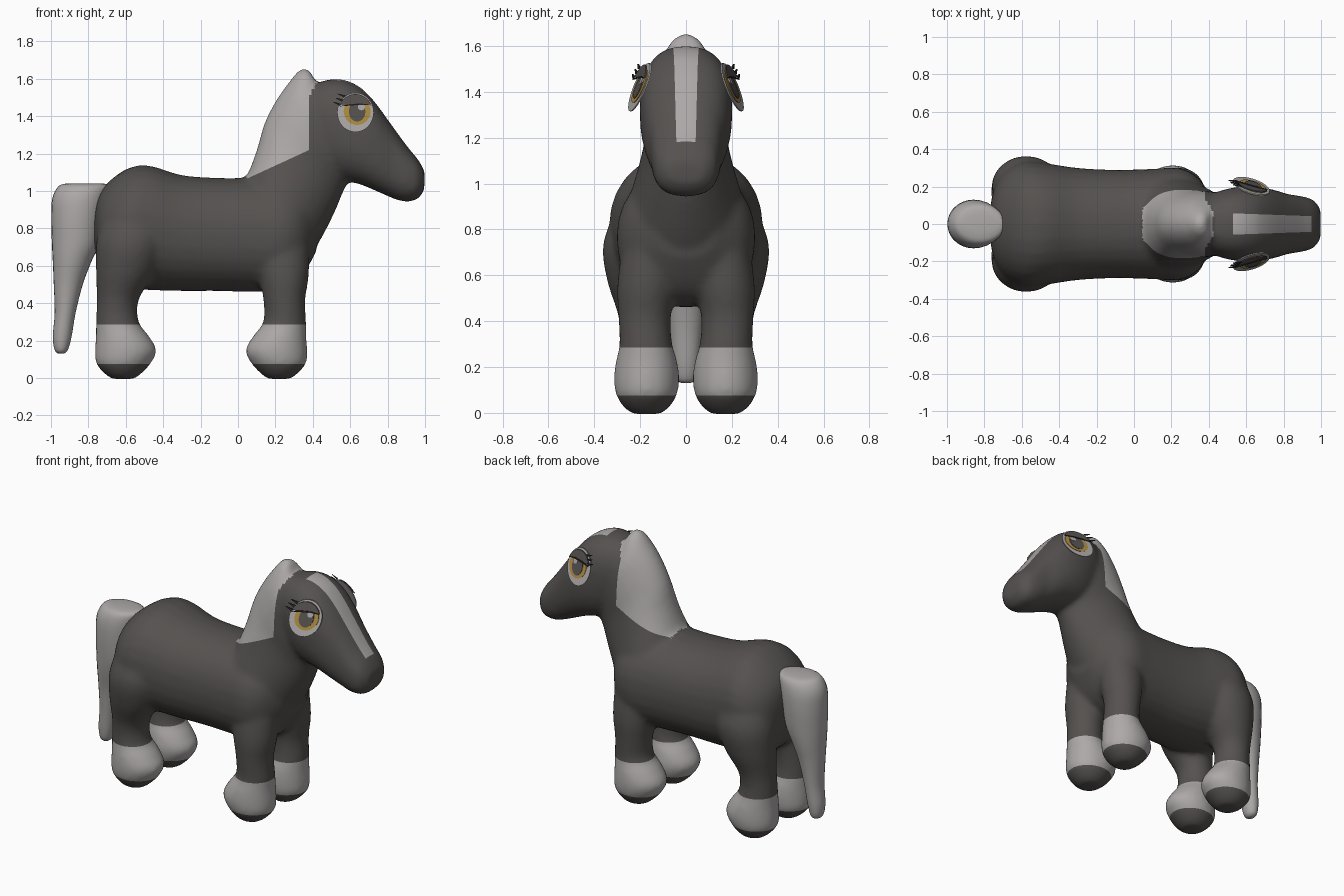
import bpy, bmesh, math
from mathutils import Vector

cube = bpy.data.objects.get("Cube")
if cube:
    bpy.data.objects.remove(cube)


def material(name, rgb):
    m = bpy.data.materials.new(name)
    m.use_nodes = True
    m.diffuse_color = (*rgb, 1)
    bsdf = m.node_tree.nodes["Principled BSDF"]
    bsdf.inputs["Base Color"].default_value = (*rgb, 1)
    bsdf.inputs["Roughness"].default_value = 0.8
    return m


COAT = material("charcoal coat", (0.09, 0.083, 0.079))
PALE = material("pale grey hair", (0.42, 0.395, 0.395))
AMBER = material("amber iris", (0.42, 0.26, 0.05))
BLACK = material("lash black", (0.02, 0.02, 0.02))


def finish(bm, name, mats):
    bmesh.ops.recalc_face_normals(bm, faces=bm.faces)
    mesh = bpy.data.meshes.new(name)
    bm.to_mesh(mesh)
    bm.free()
    ob = bpy.data.objects.new(name, mesh)
    bpy.context.collection.objects.link(ob)
    for m in mats:
        mesh.materials.append(m)
    return ob


def spline(a, b, c, d, t):
    return 0.5 * (2*b + (c - a)*t + (2*a - 5*b + 4*c - d)*t*t + (3*b - a - 3*c + d)*t**3)


def tube(bm, sections, power=2.0, segs=28, steps=4):
    """Loft rings spanning (x1, z1) to (x2, z2), with half width w around y."""
    rows = [Vector(s) for s in sections]
    rows = [rows[0]] + rows + [rows[-1]]
    fine = [spline(*rows[i:i + 4], k / steps)
            for i in range(len(rows) - 3) for k in range(steps)] + [rows[-1]]
    rings = []
    for x1, z1, x2, z2, w, y in fine:
        ring = []
        for k in range(segs):
            a = 2 * math.pi * k / segs
            c, s = [math.copysign(abs(v) ** (2 / power), v) for v in (math.cos(a), math.sin(a))]
            ring.append(bm.verts.new(((x1 + x2)/2 + (x1 - x2)/2*c, y + w*s,
                                      (z1 + z2)/2 + (z1 - z2)/2*c)))
        rings.append(ring)
    for p, q in zip(rings, rings[1:]):
        for k in range(segs):
            n = (k + 1) % segs
            bm.faces.new((p[k], p[n], q[n], q[k]))
    bm.faces.new(rings[0])
    bm.faces.new(rings[-1])


skin = bmesh.new()

# Barrel: x, top, bottom, half width
barrel = [(-.77, .88, .72, .08), (-.745, .98, .6, .2), (-.68, 1.06, .52, .29),
          (-.58, 1.125, .48, .335), (-.47, 1.135, .47, .325), (-.3, 1.085, .465, .3),
          (-.1, 1.07, .465, .29), (.1, 1.07, .46, .295), (.24, 1.06, .47, .3),
          (.34, 1.02, .54, .25), (.42, .95, .68, .14)]
tube(skin, [(x, t, x, b, w, 0) for x, t, b, w in barrel], power=2.2)

# Neck with the crest of the mane
tube(skin, [(0, 1.04, .34, .6, .25, 0), (.05, 1.09, .43, .72, .25, 0),
            (.1, 1.22, .51, .87, .21, 0), (.14, 1.36, .565, 1.0, .18, 0),
            (.2, 1.48, .6, 1.08, .175, 0), (.27, 1.58, .6, 1.2, .16, 0),
            (.33, 1.65, .52, 1.38, .1, 0), (.38, 1.65, .46, 1.5, .06, 0)])

# Head and muzzle
tube(skin, [(.3, 1.42, .45, 1.12, .13, 0), (.4, 1.56, .56, 1.06, .18, 0),
            (.52, 1.6, .62, 1.045, .2, 0), (.63, 1.57, .68, 1.025, .2, 0),
            (.72, 1.49, .76, .99, .185, 0), (.82, 1.355, .83, .96, .16, 0),
            (.9, 1.245, .88, .945, .15, 0), (.965, 1.165, .95, .95, .13, 0),
            (1.0, 1.1, .995, 1.0, .08, 0)], power=2.5)

# Legs: z, back, front, half width, distance from the middle
foot = [(.42, .135, .36, .115, .18), (.3, .135, .365, .115, .175), (.23, .085, .365, .133, .172),
        (.15, .04, .37, .143, .172), (.08, .07, .365, .133, .172), (.025, .12, .32, .1, .172),
        (-.005, .16, .28, .06, .172)]
fore = [(.78, .08, .38, .12, .15), (.56, .11, .38, .13, .17)] + foot
hind = [(.95, .02, .3, .1, .17), (.75, -.01, .36, .165, .195), (.58, .04, .365, .15, .195)] + foot
for side in (1, -1):
    tube(skin, [(a, z, b, z, w, side*y) for z, a, b, w, y in fore])
    tube(skin, [(-.395 - a, z, -.395 - b, z, w, side*y) for z, a, b, w, y in hind])

# Fuse the body parts into one soft skin
body = finish(skin, "horse_body", [])
rm = body.modifiers.new("fuse", "REMESH")
rm.mode = "VOXEL"
rm.voxel_size = 0.016
sm = body.modifiers.new("soften", "SMOOTH")
sm.factor = 0.5
sm.iterations = 10
bpy.context.view_layer.update()
fused = bpy.data.meshes.new_from_object(body.evaluated_get(bpy.context.evaluated_depsgraph_get()))
body.modifiers.clear()
body.data = fused
fused.name = "horse_body"
fused.materials.clear()
fused.materials.append(COAT)
fused.materials.append(PALE)

# Cut clean borders for the markings
bm = bmesh.new()
bm.from_mesh(fused)


def cut(point, normal, where):
    faces = [f for f in bm.faces if where(f.calc_center_median())]
    geom = set(faces) | {e for f in faces for e in f.edges} | {v for f in faces for v in f.verts}
    bmesh.ops.bisect_plane(bm, geom=list(geom), plane_co=point, plane_no=normal, dist=1e-5)


def on_face(c):
    return c.x > .48 and c.z > 1.12


for side in (1, -1):
    cut((.53, side*.057, 0), (.036, side, 0), on_face)
cut((.53, 0, 0), (1, 0, 0), on_face)
cut((.95, 0, 0), (1, 0, 0), on_face)
for z in (.285, .075):
    cut((0, 0, z), (0, 0, 1), lambda c: c.z < .4)
cut((.1, 0, 1.09), (-.46, 0, 1), lambda c: 0 < c.x < .45 and c.z > 1)
cut((.38, 0, 1.2), (1, 0, 0), lambda c: .3 < c.x < .45 and 1.15 < c.z < 1.52)


def is_pale(f):
    c = f.calc_center_median()
    sock = .075 < c.z < .285
    crest = .045 < c.x < .38 + max(0, c.z - 1.5)*.5 and c.z > 1.09 + .46*(c.x - .1)
    blaze = .53 < c.x < .95 and abs(c.y) < .057 - .036*(c.x - .53) and f.normal.z > .1
    return sock or crest or blaze


bm.normal_update()
for f in bm.faces:
    f.material_index = int(is_pale(f))
    f.smooth = True
bm.to_mesh(fused)
bm.free()

# Tail: z, back, front, half width
tail = [(1.04, -.92, -.72, .05), (1.025, -.96, -.69, .1), (.96, -.993, -.7, .125),
        (.85, -.998, -.72, .13), (.72, -.995, -.74, .122), (.62, -.99, -.785, .108),
        (.5, -.985, -.83, .085), (.35, -.98, -.868, .068), (.22, -.99, -.89, .058),
        (.15, -.98, -.91, .045), (.13, -.96, -.93, .02)]
bm = bmesh.new()
tube(bm, [(a, z, b, z, w, 0) for z, a, b, w in tail])
for f in bm.faces:
    f.smooth = True
finish(bm, "tail", [PALE])


# Eyes: thin plates stacked on the slanted sides of the head
def plate(name, points, layer, mat, side):
    bm = bmesh.new()
    loops = []
    for depth in (0, .006):
        loops.append([bm.verts.new((x, side*(.2 - .27*(x - .63) - .38*(z - 1.43)
                                             + .004*layer - depth), z)) for x, z in points])
    bm.faces.new(loops[0])
    bm.faces.new(loops[1])
    n = len(points)
    for k in range(n):
        j = (k + 1) % n
        bm.faces.new((loops[0][k], loops[0][j], loops[1][j], loops[1][k]))
    finish(bm, name, [mat])


def oval(x, z, rx, rz, start=0, sweep=360, n=32):
    angles = [math.radians(start + sweep*k/n) for k in range(n)]
    return [(x + rx*math.cos(a), z + rz*math.sin(a)) for a in angles]


for side, tag in ((1, "left"), (-1, "right")):
    plate(tag + "_eye_white", oval(.628, 1.42, .098, .105), 0, PALE, side)
    plate(tag + "_iris", oval(.637, 1.425, .072, .072), 1, AMBER, side)
    plate(tag + "_pupil", oval(.637, 1.425, .044, .054), 2, COAT, side)
    plate(tag + "_glint", oval(.66, 1.45, .019, .019, n=16), 3, PALE, side)
    plate(tag + "_eyelid", oval(.628, 1.42, .093, .098, 25, 134), 4, COAT, side)
    plate(tag + "_lash_line", [(.54, 1.452), (.6, 1.465), (.66, 1.468), (.715, 1.458),
                               (.66, 1.461), (.6, 1.457)], 5, BLACK, side)
    for k in range(3):
        x, z = .545 + .012*k, 1.455 + .022*k
        plate(f"{tag}_lash_{k + 1}", [(x, z), (x - .04, z + .022), (x + .008, z + .012)],
              5, BLACK, side)
